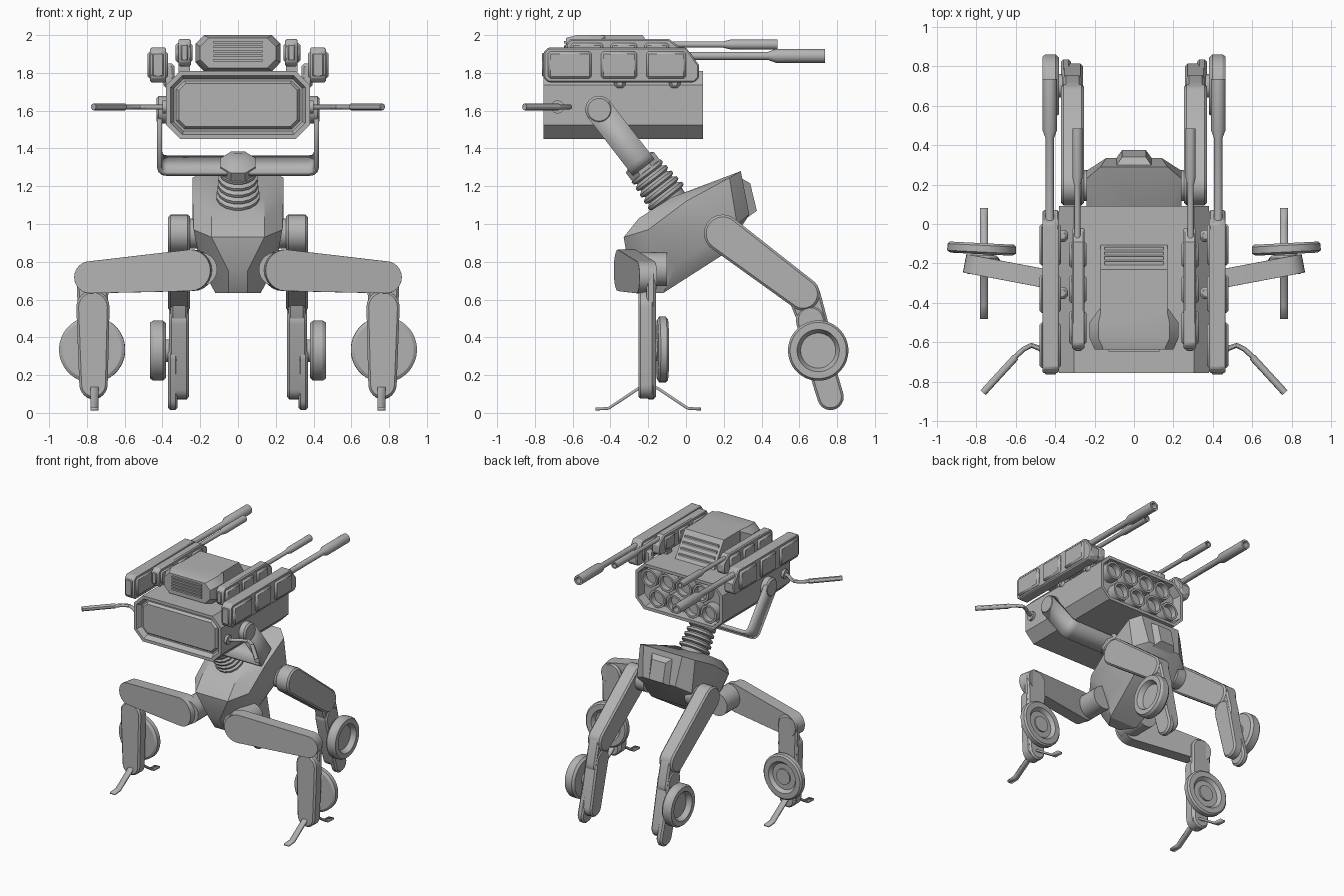
import bpy, bmesh, math
from mathutils import Vector as V

cube = bpy.data.objects.get("Cube")
if cube:
    bpy.data.objects.remove(cube)

grey = bpy.data.materials.new("plain grey")
grey.use_nodes = True
COLOR = (0.45, 0.45, 0.45, 1)
grey.diffuse_color = COLOR
grey.node_tree.nodes["Principled BSDF"].inputs["Base Color"].default_value = COLOR
X, Y = V((1, 0, 0)), V((0, 1, 0))
parts = []


def finish(name, bm, mirror=False, bevel=0, solid=0):
    """Turn a bmesh into a named object with its modifiers."""
    bmesh.ops.recalc_face_normals(bm, faces=bm.faces)
    me = bpy.data.meshes.new(name)
    bm.to_mesh(me)
    bm.free()
    me.materials.append(grey)
    ob = bpy.data.objects.new(name, me)
    bpy.context.collection.objects.link(ob)
    if solid:
        s = ob.modifiers.new("Solid", "SOLIDIFY")
        s.thickness, s.offset = solid, 0
    if bevel:
        b = ob.modifiers.new("Bevel", "BEVEL")
        b.width, b.limit_method, b.angle_limit = bevel, "ANGLE", math.radians(40)
    if mirror:
        ob.modifiers.new("Mirror", "MIRROR")
    parts.append(ob)
    return ob


def hull_mesh(points):
    bm = bmesh.new()
    for p in points:
        bm.verts.new(p)
    r = bmesh.ops.convex_hull(bm, input=bm.verts)
    bmesh.ops.delete(bm, geom=list({g for g in r["geom_interior"] + r["geom_unused"]
                                    if isinstance(g, bmesh.types.BMVert)}), context="VERTS")
    bmesh.ops.dissolve_limit(bm, angle_limit=0.02, verts=bm.verts, edges=bm.edges)
    return bm


def hull(name, points, **kw):
    return finish(name, hull_mesh(points), **kw)


def both(points):
    return [(s * x, y, z) for x, y, z in points for s in (1, -1)]


def box(name, lo, hi, **kw):
    return hull(name, [(x, y, z) for x in (lo[0], hi[0]) for y in (lo[1], hi[1])
                       for z in (lo[2], hi[2])], **kw)


def link(name, p1, r1, p2, r2, axis, thick, bevel=0.012):
    """Flat limb segment with two round ends, on both sides."""
    p1, p2, n = V(p1), V(p2), V(axis).normalized()
    a = n.orthogonal().normalized()
    b = n.cross(a)
    pts = []
    for p, r in ((p1, r1), (p2, r2)):
        for i in range(24):
            t = i * math.tau / 24
            for h in (-thick / 2, thick / 2):
                pts.append(p + r * (math.cos(t) * a + math.sin(t) * b) + h * n)
    return hull(name, pts, mirror=True, bevel=bevel)


def lathe(name, profile, pos, axis, n=32, mirror=True):
    """Turn (radius, height) pairs around an axis through pos."""
    pos, ax = V(pos), V(axis).normalized()
    a = ax.cross(X if abs(ax.x) < 0.5 else Y).normalized()
    b = ax.cross(a)
    bm = bmesh.new()
    rings = []
    for r, h in profile:
        rings.append([bm.verts.new(pos + h * ax + r * (math.cos(t) * a + math.sin(t) * b))
                      for t in [(i + 0.5) * math.tau / n for i in range(n)]])
    for lo, hi in zip(rings, rings[1:]):
        for i in range(n):
            j = (i + 1) % n
            bm.faces.new((lo[i], lo[j], hi[j], hi[i]))
    bmesh.ops.remove_doubles(bm, verts=bm.verts, dist=1e-5)
    return finish(name, bm, mirror=mirror)


def ribbon(name, path, width, thick, **kw):
    """Bent strap following a path."""
    w = V(width) / 2
    bm = bmesh.new()
    rows = [(bm.verts.new(V(p) - w), bm.verts.new(V(p) + w)) for p in path]
    for (a, b), (c, d) in zip(rows, rows[1:]):
        bm.faces.new((a, b, d, c))
    return finish(name, bm, solid=thick, **kw)


def tube(name, path, radius):
    cu = bpy.data.curves.new(name, "CURVE")
    cu.dimensions, cu.bevel_depth, cu.use_fill_caps = "3D", radius, True
    sp = cu.splines.new("POLY")
    sp.points.add(len(path) - 1)
    for q, p in zip(sp.points, path):
        q.co = (*p, 1)
    cu.materials.append(grey)
    ob = bpy.data.objects.new(name, cu)
    bpy.context.collection.objects.link(ob)
    ob.modifiers.new("Mirror", "MIRROR")
    bpy.ops.object.select_all(action="DESELECT")
    ob.select_set(True)
    bpy.context.view_layer.objects.active = ob
    bpy.ops.object.convert(target="MESH")
    parts.append(bpy.context.view_layer.objects.active)


def octagon(w, z0, z1, c, y):
    return both([(w, y, z0 + c), (w, y, z1 - c), (w - c, y, z0), (w - c, y, z1)])


# Launcher housing with a recessed panel in front and a recessed tube bay behind
bm = hull_mesh(octagon(0.38, 1.45, 1.81, 0.075, -0.755) + octagon(0.38, 1.45, 1.81, 0.075, 0.09))
bmesh.ops.recalc_face_normals(bm, faces=bm.faces)
bm.normal_update()
front = [f for f in bm.faces if f.normal.y < -0.9]
rear = [f for f in bm.faces if f.normal.y > 0.9]
for faces, steps in ((front, ((0.025, 0), (0.02, -0.04), (0.012, 0), (0.015, 0.02))),
                     (rear, ((0.025, 0), (0.008, -0.07)))):
    for wide, deep in steps:
        bmesh.ops.inset_region(bm, faces=faces, thickness=wide, depth=deep)
finish("launcher_housing", bm)

# Staggered launch tubes
for z, shift in ((1.705, 0.035), (1.56, -0.035)):
    for i in range(4):
        lathe("launch_tube", [(0, 0), (0.07, 0), (0.07, 0.07), (0.054, 0.07), (0.054, 0.025), (0, 0.025)],
              (shift + (i - 1.5) * 0.15, 0.02, z), Y, 24, mirror=False)

# Roof cowl, sloped rear grille and slats
hull("roof_cowl", octagon(0.225, 1.81, 2.0, 0.045, -0.58) + octagon(0.225, 1.81, 2.0, 0.045, -0.5)
     + octagon(0.2, 1.825, 1.985, 0.045, -0.635) + octagon(0.175, 1.81, 2.0, 0.01, -0.43))
hull("rear_grille", both([(0.17, -0.45, 1.8), (0.17, -0.45, 2.0), (0.17, -0.23, 2.0), (0.17, -0.1, 1.8)]))
for i in range(5):
    z = 1.86 + i * 0.024
    box("front_slat", (-0.13, -0.645, z), (0.13, -0.63, z + 0.013))
for i in range(4):
    z = 1.84 + i * 0.038
    y = -0.23 + (2.0 - z) * 0.65
    box("rear_slat", (-0.15, y - 0.04, z - 0.008), (0.15, y + 0.01, z + 0.01))


# Gun pods with raised side panels and long barrels
def pod(name, x0, x1, y0, y1, z0, z1, panels):
    c = 0.025
    side = [(y0, z0 + c), (y0, z1 - c), (y0 + c, z0), (y0 + c, z1), (y1 - 0.07, z1),
            (y1, z0 + 0.09), (y1, z0 + c), (y1 - c, z0)]
    hull(name, [(x, y, z) for x in (x0 + 0.01, x1 - 0.015) for y, z in side], mirror=True, bevel=0.008)
    for a, b in panels:
        box(name + "_panel", (x0, a, z0 + 0.02), (x1, b, z1 - 0.022), mirror=True, bevel=0.012)
    box(name + "_end_plate", (x0 + 0.025, y0 - 0.008, z0 + 0.03), (x1 - 0.028, y0 + 0.02, z1 - 0.03),
        mirror=True, bevel=0.005)


pod("outer_pod", 0.37, 0.48, -0.755, 0.07, 1.75, 1.935, [(-0.73, -0.5), (-0.45, -0.26), (-0.21, 0.0)])
pod("inner_pod", 0.24, 0.33, -0.635, -0.02, 1.835, 1.98, [(-0.61, -0.44), (-0.4, -0.26), (-0.22, -0.09)])
for name, x, z, y0, y1, y2, r1, r2 in (("outer_barrel", 0.427, 1.89, 0.0, 0.475, 0.735, 0.022, 0.037),
                                       ("inner_barrel", 0.287, 1.95, -0.1, 0.235, 0.485, 0.016, 0.026)):
    lathe(name, [(0, y0), (r1, y0), (r1, y1 - 0.04), (r2, y1), (r2, y2), (r2 * 0.6, y2),
                 (r2 * 0.6, y2 - 0.05), (0, y2 - 0.05)], (x, 0, z), Y, 20)
for y in (-0.35, -0.06):
    box("outer_pod_mount", (0.335, y - 0.03, 1.72), (0.395, y + 0.03, 1.85), mirror=True, bevel=0.015)
    box("inner_pod_mount", (0.255, y - 0.13, 1.79), (0.315, y - 0.07, 1.86), mirror=True)

# Grab handles
lathe("handle_base", [(0, 0), (0.035, 0), (0.035, 0.03), (0, 0.03)], (0.37, -0.68, 1.62), X, 16)
tube("handle_pipe", [(0.38, -0.68, 1.62), (0.43, -0.665, 1.62), (0.48, -0.63, 1.62), (0.52, -0.615, 1.62),
                     (0.56, -0.635, 1.62), (0.62, -0.69, 1.62)], 0.013)
tube("handle_grip", [(0.6, -0.675, 1.62), (0.765, -0.855, 1.62)], 0.018)

# Tilted yoke carrying the housing
d, w = V((0, 0.61, -0.79)), V((0, 0.79, 0.61))
pivot = V((0, -0.46, 1.605))
half = [(0.415, 0), (0.415, 0.335), (0.41, 0.355), (0.397, 0.37), (0.375, 0.375)]
ribbon("yoke", [pivot + x * X + s * d for x, s in half] + [pivot - x * X + s * d for x, s in half[::-1]],
       w * 0.145, 0.026)
lathe("yoke_pivot", [(0, 0), (0.073, 0), (0.073, 0.04), (0.06, 0.052), (0, 0.052)], pivot + 0.38 * X, X)

# Neck cap and ribbed bellows
neck = pivot + 0.375 * d
lathe("neck_cap", [(0, -0.045), (0.055, -0.045), (0.1, -0.022), (0.1, 0.035), (0, 0.035)], neck, d, 8, False)
ribs = [(0, 0)]
for i in range(5):
    h = 0.035 + i * 0.04
    ribs += [(0.08 + i * 0.004, h - 0.012), (0.1 + i * 0.004, h), (0.1 + i * 0.004, h + 0.016),
             (0.08 + i * 0.004, h + 0.026)]
lathe("neck_bellows", ribs + [(0.09, 0.28), (0, 0.28)], neck, d, 16, False)

# Faceted torso and rear hatch
hull("torso", both([
    (0.17, 0.29, 1.28), (0.24, 0.23, 1.245), (0.14, 0.335, 1.05), (0.24, 0.27, 1.0),
    (0.16, 0.2, 0.84), (0.12, -0.12, 0.635), (0.05, -0.22, 0.635), (0.05, -0.3, 0.75),
    (0.14, -0.33, 0.93), (0.14, -0.25, 1.03), (0.14, -0.08, 1.14), (0.235, -0.2, 0.97),
    (0.24, 0.0, 1.12), (0.2, -0.05, 0.78)]))
hull("rear_hatch", both([(0.1, 0.28, 1.25), (0.1, 0.32, 1.03), (0.06, 0.34, 1.215), (0.06, 0.375, 1.07)]))

# Wheel section: rounded tyre around a dished hub
def wheel(name, pos, axis, r, t):
    lathe(name, [(0, -t), (r * 0.9, -t), (r, -t * 0.6), (r, t * 0.6), (r * 0.93, t), (r * 0.7, t),
                 (r * 0.63, t * 0.5), (r * 0.58, t * 0.1), (0, t * 0.1)], pos, axis, 40)


# Front legs: sideways arm, vertical shin, wheel and two-toed claw
link("front_arm", (0.245, -0.315, 0.755), 0.11, (0.775, -0.215, 0.718), 0.085, (0.19, -0.98, 0), 0.095)
lathe("front_hip", [(0, -0.12), (0.09, -0.12), (0.09, 0.12), (0, 0.12)], (0.2, -0.22, 0.76), Y, 24)
link("front_shin", (0.77, -0.185, 0.715), 0.085, (0.765, -0.185, 0.14), 0.068, Y, 0.05)
link("front_shin_cover", (0.768, -0.21, 0.56), 0.088, (0.765, -0.21, 0.15), 0.075, Y, 0.085)
lathe("front_axle", [(0, 0), (0.06, 0), (0.06, 0.08), (0, 0.08)], (0.77, -0.19, 0.335), Y, 24)
wheel("front_wheel", (0.772, -0.125, 0.335), (-0.05, 1, 0), 0.175, 0.028)
for s in (-1, 1):
    ribbon("front_toe", [(0.76, -0.2 + s * y, z) for y, z in ((0, 0.15), (0.05, 0.13), (0.21, 0.024), (0.28, 0.02))],
           (0.042, 0, 0), 0.015, mirror=True)

# Rear legs: thigh, shin, foot and wheel
link("rear_thigh", (0.312, 0.195, 0.95), 0.1, (0.312, 0.62, 0.63), 0.088, X, 0.115)
lathe("rear_hip", [(0, 0), (0.08, 0), (0.08, 0.12), (0, 0.12)], (0.18, 0.195, 0.95), X, 24)
link("rear_knee", (0.312, 0.63, 0.61), 0.085, (0.312, 0.68, 0.46), 0.075, X, 0.09)
link("rear_shin", (0.312, 0.66, 0.49), 0.078, (0.312, 0.745, 0.14), 0.068, X, 0.105)
link("rear_foot", (0.345, 0.7, 0.3), 0.072, (0.345, 0.765, 0.085), 0.07, X, 0.05)
lathe("rear_axle", [(0, 0), (0.06, 0), (0.06, 0.06), (0, 0.06)], (0.34, 0.7, 0.33), X, 24)
wheel("rear_wheel", (0.423, 0.7, 0.33), X, 0.16, 0.042)

# Shade round surfaces smoothly and keep creases sharp
bpy.ops.object.select_all(action="DESELECT")
for ob in parts:
    ob.select_set(True)
bpy.context.view_layer.objects.active = parts[0]
bpy.ops.object.shade_smooth_by_angle(angle=math.radians(30))
